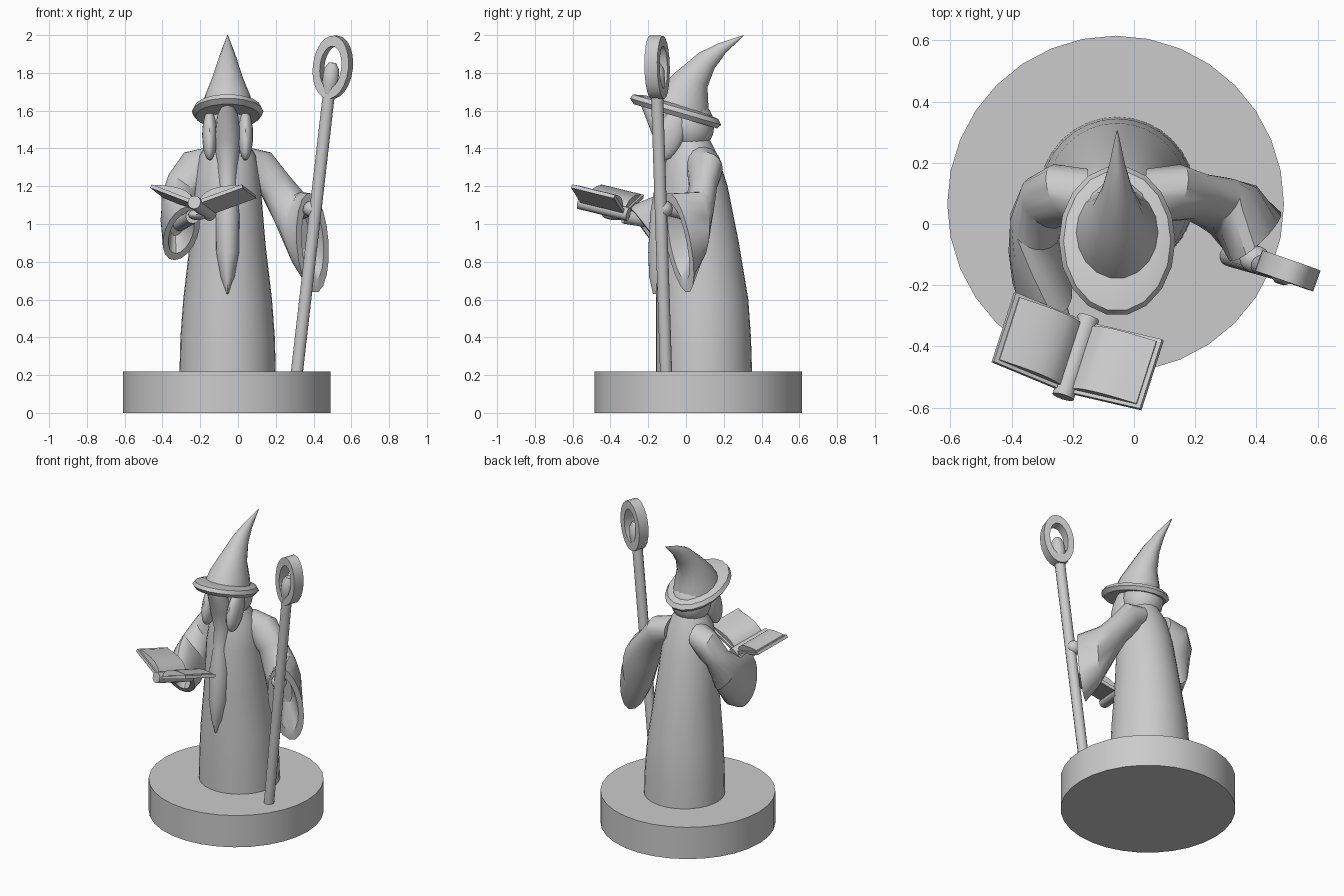
import bpy, bmesh, math
from mathutils import Vector, Matrix

cube = bpy.data.objects.get("Cube")
if cube:
    bpy.data.objects.remove(cube, do_unlink=True)

STONE = (0.6, 0.6, 0.6, 1)
stone = bpy.data.materials.new("stone_grey")
stone.use_nodes = True
stone.diffuse_color = STONE
stone.node_tree.nodes["Principled BSDF"].inputs["Base Color"].default_value = STONE
CX = -0.055


def finish(name, bm, angle=40):
    bmesh.ops.recalc_face_normals(bm, faces=bm.faces)
    me = bpy.data.meshes.new(name)
    bm.to_mesh(me)
    bm.free()
    me.materials.append(stone)
    ob = bpy.data.objects.new(name, me)
    bpy.context.collection.objects.link(ob)
    bpy.ops.object.select_all(action='DESELECT')
    bpy.context.view_layer.objects.active = ob
    ob.select_set(True)
    bpy.ops.object.shade_smooth_by_angle(angle=math.radians(angle))
    return ob


def loft(name, rings, n=20, closed=False, angle=40):
    """Skin elliptical rings, each given as centre and two half axes."""
    bm = bmesh.new()
    loops = []
    for c, u, v in rings:
        c, u, v = Vector(c), Vector(u), Vector(v)
        loops.append([bm.verts.new(c + u * math.cos(t) + v * math.sin(t))
                      for t in (2 * math.pi * i / n for i in range(n))])
    pairs = list(zip(loops, loops[1:]))
    if closed:
        pairs.append((loops[-1], loops[0]))
    else:
        bm.faces.new(loops[0])
        bm.faces.new(loops[-1])
    for a, b in pairs:
        for i in range(n):
            j = (i + 1) % n
            bm.faces.new((a[i], a[j], b[j], b[i]))
    return finish(name, bm, angle)


def flat(x, y, z, rx, ry, slope=0):
    """Ring facing up, its back dropping by slope."""
    return (x, y, z), (rx, 0, 0), (0, ry, -ry * slope)


def ball(name, centre, size, rot=Matrix()):
    bm = bmesh.new()
    bmesh.ops.create_uvsphere(bm, u_segments=16, v_segments=10, radius=1)
    bm.transform(Matrix.Translation(centre) @ rot @ Matrix.Diagonal((*size, 1)))
    return finish(name, bm)


def rod(name, a, b, r, n=12):
    a, b = Vector(a), Vector(b)
    q = (b - a).to_track_quat('Z', 'Y')
    u, v = q @ Vector((r, 0, 0)), q @ Vector((0, r, 0))
    return loft(name, [(a, u, v), (b, u, v)], n)


# Plinth
loft("base", [flat(-0.06, 0.065, z, 0.55, 0.55) for z in (0, 0.22)], 32)

# Robe, narrowing and leaning forward as it rises
robe = [(0.21, 0.095, 0.255, 0.255), (0.4, 0.092, 0.25, 0.252), (0.6, 0.085, 0.235, 0.245),
        (0.9, 0.065, 0.2, 0.215), (1.2, 0.04, 0.175, 0.18), (1.36, 0.03, 0.15, 0.14),
        (1.46, 0.02, 0.09, 0.1)]
loft("robe", [flat(CX, y, z, rx, ry) for z, y, rx, ry in robe], 32)

# Head, side hair and long beard
ball("head", (CX, 0.02, 1.52), (0.13, 0.13, 0.14))
for side, name in ((1, "left_hair"), (-1, "right_hair")):
    ball(name, (CX + side * 0.095, -0.085, 1.47), (0.04, 0.075, 0.14),
         Matrix.Rotation(math.radians(-20), 4, 'X'))
beard = [(1.63, -0.24, 0.03), (1.58, -0.22, 0.055), (1.45, -0.17, 0.07), (1.33, -0.145, 0.06),
         (1.2, -0.165, 0.05), (1.05, -0.19, 0.065), (0.85, -0.2, 0.062), (0.72, -0.195, 0.04),
         (0.63, -0.175, 0.008)]
loft("beard", [flat(CX, front + 0.07, z, rx, 0.07) for z, front, rx in beard], 16)

# Hat: thick tilted brim and a bent cone
TILT = 0.29
loft("hat_brim", [flat(CX, -0.055, z, rx, ry, TILT) for z, rx, ry in (
    (1.575, 0.12, 0.17), (1.57, 0.17, 0.225), (1.595, 0.19, 0.245),
    (1.62, 0.175, 0.23), (1.635, 0.13, 0.16))], 18, angle=30)
cone = [(-0.035, 1.6, 0.14, 0.16, 0.29), (-0.01, 1.68, 0.12, 0.13, 0.35),
        (0.03, 1.765, 0.085, 0.085, 0.47), (0.11, 1.865, 0.05, 0.042, 1.0),
        (0.19, 1.93, 0.027, 0.02, 1.3), (0.305, 1.999, 0.002, 0.001, 1.3)]
loft("hat_cone", [flat(CX, y, z, rx, ry, s) for y, z, rx, ry, s in cone], 18)


# Sleeves: shoulder to a wide hanging cuff, hollowed at the end
def sleeve(name, rings):
    c, u, v = (Vector(p) for p in rings[-1])
    inward = (Vector(rings[-2][0]) - c) * 0.9
    hollow = [(c, u * 0.68, v * 0.75), (c + inward, u * 0.4, v * 0.4)]
    loft(name, rings + hollow, 18, angle=35)


sleeve("left_sleeve", [
    ((0.04, 0.08, 1.33), (0, 0.1, 0), (0, 0, 0.08)),
    ((0.12, 0.1, 1.29), (0.03, 0.095, 0), (0.05, 0, 0.09)),
    ((0.2, 0.09, 1.2), (0.02, 0.075, 0), (0.07, 0, 0.055)),
    ((0.27, 0.07, 1.09), (0.04, 0.08, 0), (0.07, 0, 0.08)),
    ((0.33, 0.04, 0.97), (0.07, 0.085, 0), (0.01, 0, 0.2)),
    ((0.395, -0.04, 0.9), (0.085, 0.065, 0), (-0.015, -0.05, 0.265))])
sleeve("right_sleeve", [
    ((-0.15, 0.08, 1.33), (0, -0.1, 0), (0, 0, 0.08)),
    ((-0.23, 0.1, 1.29), (0.03, -0.095, 0), (-0.05, 0, 0.09)),
    ((-0.29, 0.07, 1.2), (0.03, -0.085, 0), (-0.075, 0, 0.06)),
    ((-0.32, 0, 1.08), (0.07, -0.06, 0), (-0.05, -0.06, 0.1)),
    ((-0.32, -0.09, 1.0), (0.09, 0, -0.02), (0, -0.07, 0.15)),
    ((-0.3, -0.2, 0.95), (0.085, 0.03, -0.02), (0.05, -0.1, 0.14))])

# Forearms and hands
rod("left_forearm", (0.32, 0.02, 1.05), (0.38, -0.1, 1.08), 0.035)
ball("left_hand", (0.395, -0.115, 1.08), (0.05, 0.045, 0.045))
rod("right_forearm", (-0.31, -0.08, 1.0), (-0.24, -0.33, 1.04), 0.038)
ball("right_hand", (-0.215, -0.37, 1.05), (0.05, 0.075, 0.03))

# Staff with an oval ring and a crystal inside it
foot, top = Vector((0.31, -0.105, 0.2)), Vector((0.48, -0.153, 1.68))
rod("staff", foot, top, 0.033)
up = (top - foot).normalized()
across = Vector((0.94, -0.33, 0))
across = (across - up * across.dot(up)).normalized()
depth = across.cross(up)
mid = Vector((0.502, -0.153, 1.83))
loft("staff_ring", [(mid + depth * d, across * a, up * b) for d, a, b in (
    (-0.036, 0.1, 0.168), (0.036, 0.1, 0.168), (0.036, 0.06, 0.112), (-0.036, 0.06, 0.112))],
    24, closed=True)
loft("staff_crystal", [(top + up * h, across * r, depth * r) for h, r in (
    (0, 0.03), (0.07, 0.045), (0.14, 0.042), (0.175, 0.02))], 10)

# Open book: spine, two covers and bulging page blocks
back = Vector((0.085, 0.265, -0.065)).normalized()
right = Vector((0.95, -0.305, 0)).normalized()
book = Matrix((right, back, right.cross(back))).transposed().to_4x4()
book.translation = (-0.19, -0.435, 1.083)
rod("book_spine", book @ Vector((0, -0.14, 0)), book @ Vector((0, 0.14, 0)), 0.036)


def slab(name, profile, half, matrix):
    bm = bmesh.new()
    face = bm.faces.new([bm.verts.new((x, -half, z)) for x, z in profile])
    new = bmesh.ops.extrude_face_region(bm, geom=[face])["geom"]
    bmesh.ops.translate(bm, vec=(0, half * 2, 0),
                        verts=[g for g in new if isinstance(g, bmesh.types.BMVert)])
    bm.transform(matrix)
    finish(name, bm)


for side, name in ((1, "left"), (-1, "right")):
    m = (book @ Matrix.Diagonal((side, 1, 1, 1))
         @ Matrix.Rotation(math.radians(-20), 4, 'Y'))
    slab(name + "_cover", [(0.02, -0.01), (0.27, -0.01), (0.27, 0.01), (0.02, 0.01)], 0.122, m)
    pages = [(0.025 + 0.23 * i / 8, 0.016 + 0.03 * math.sin(math.pi * (i / 8) ** 0.7))
             for i in range(9)]
    slab(name + "_pages", [(0.025, 0.005)] + pages + [(0.255, 0.005)], 0.11, m)
